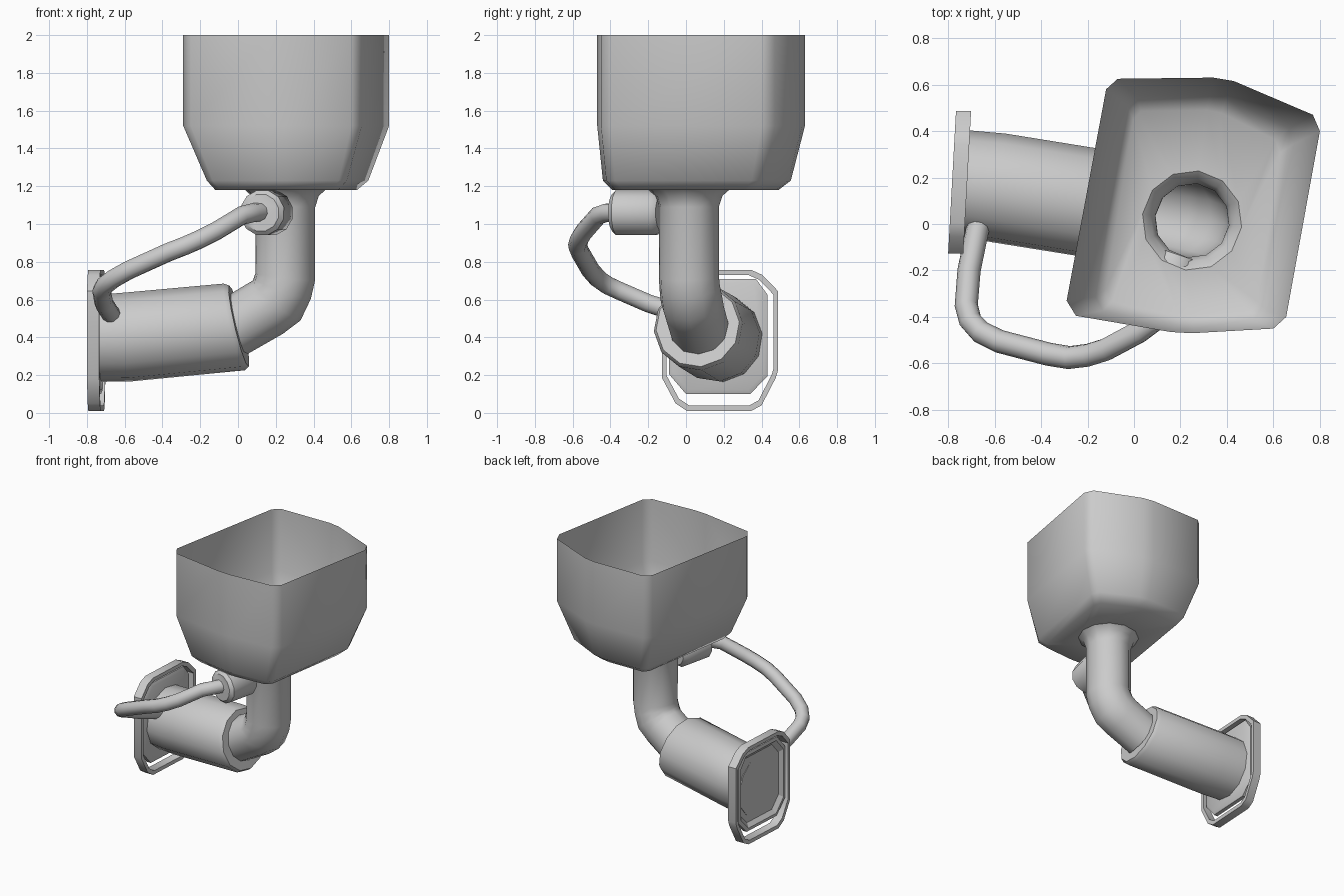
import bpy, bmesh
from math import cos, sin, pi, radians
from mathutils import Vector

if "Cube" in bpy.data.objects:
    bpy.data.objects.remove(bpy.data.objects["Cube"])


def loft(name, rings, caps=(False, False), closed=False, angle=40, hole=None):
    """Skin a list of equal-length point rings; optionally bridge the last one to a hole ring."""
    bm = bmesh.new()
    loops = [[bm.verts.new(p) for p in r] for r in rings]
    n = len(loops[0])
    for a, b in zip(loops, loops[1:] + ([loops[0]] if closed else [])):
        for i in range(n):
            j = (i + 1) % n
            bm.faces.new((a[i], a[j], b[j], b[i]))
    if caps[0]:
        bm.faces.new(loops[0])
    if caps[1]:
        bm.faces.new(loops[-1])
    if hole:
        inner = [bm.verts.new(p) for p in hole]
        edges = [bm.edges.new((inner[i], inner[i - 1])) for i in range(len(inner))]
        edges += [bm.edges.get((loops[-1][i], loops[-1][i - 1])) for i in range(n)]
        bmesh.ops.bridge_loops(bm, edges=edges)
    bmesh.ops.recalc_face_normals(bm, faces=bm.faces)
    mesh = bpy.data.meshes.new(name)
    bm.to_mesh(mesh)
    bm.free()
    ob = bpy.data.objects.new(name, mesh)
    bpy.context.collection.objects.link(ob)
    bpy.ops.object.select_all(action='DESELECT')
    ob.select_set(True)
    bpy.context.view_layer.objects.active = ob
    bpy.ops.object.shade_smooth_by_angle(angle=radians(angle))
    return ob


def tube_rings(path, radii, sides, tangents=None):
    """Circular rings along a path, with the frame carried from ring to ring."""
    pts = [Vector(p) for p in path]
    tangents = tangents or {}
    rings, u = [], Vector((0.13, 0.98, 0.1))
    for i, p in enumerate(pts):
        d = (p - pts[i - 1]).normalized() if i else Vector()
        e = (pts[i + 1] - p).normalized() if i < len(pts) - 1 else Vector()
        t = Vector(tangents.get(i, d + e)).normalized()
        u = u - t * u.dot(t)
        if u.length < 0.2:
            u = t.orthogonal()
        u.normalize()
        v = t.cross(u)
        r = radii[i] if isinstance(radii, (list, tuple)) else radii
        rings.append([p + (u * cos(2 * pi * k / sides) + v * sin(2 * pi * k / sides)) * r
                      for k in range(sides)])
    return rings


# Open-topped hopper with tapered base
outline = [(-.12, .58), (-.07, .625), (.34, .63), (.43, .615), (.77, .47), (.80, .40),
           (.655, -.40), (.60, -.45), (.25, -.47), (.16, -.465), (-.25, -.395), (-.29, -.33)]


def hopper_level(z, x0, x1, y0, y1):
    return [(x0 + (x + .29) / 1.09 * (x1 - x0), y0 + (y + .47) / 1.10 * (y1 - y0), z)
            for x, y in outline]


pipe_path = [(.25, .015, 1.18), (.25, .015, 1.15), (.25, .015, 1.09), (.25, .015, .72),
             (.235, .02, .66), (.205, .03, .595), (.15, .04, .555), (-.03, .07, .45)]
pipe_rings = tube_rings(pipe_path, [.215, .18, .16, .16, .162, .165, .162, .16], 12)
loft("hopper", [hopper_level(2.0, -.29, .80, -.47, .63),
                hopper_level(1.52, -.29, .80, -.47, .63),
                hopper_level(1.23, -.165, .69, -.44, .555),
                hopper_level(1.18, -.12, .63, -.39, .49)],
     angle=65, hole=pipe_rings[0])

# Elbow pipe flaring into the hopper floor
loft("elbow_pipe", pipe_rings, angle=60)

# Wide sleeve around the lower end of the pipe
face = (.975, -.10, .23)
loft("sleeve", tube_rings([(-.74, .175, .395), (-.58, .155, .402), (-.02, .065, .455), (.005, .062, .46)],
                          [.232, .237, .237, .222], 12,
                          {0: (1, 0, 0), 1: (.99, -.13, .05), 2: face, 3: face}),
     caps=(True, True))

# End plate and outer frame share one slanted plane
def slanted(poly, x, s, cy, cz):
    return [(x + .055 * y * s, cy + y * s, cz + z * s) for y, z in poly]


plate = [(-.26, -.20), (-.17, -.305), (.17, -.305), (.262, -.21),
         (.262, .22), (.20, .305), (-.17, .305), (-.26, .20)]
loft("end_plate", [slanted(plate, x, s, .17, .405) for x, s in
                   ((-.725, .93), (-.735, 1), (-.765, 1), (-.77, .92), (-.745, .82))],
     caps=(True, True), angle=25)

frame = [(-.307, -.20), (-.235, -.335), (-.175, -.375), (.165, -.375), (.22, -.345), (.295, -.20),
         (.307, -.16), (.307, .26), (.225, .345), (.165, .372), (-.175, .372), (-.235, .345),
         (-.307, .26)]
loft("outer_frame", [slanted(frame, x, s, .18, .385) for x, s in
                     ((-.783, 1), (-.718, 1), (-.718, .925), (-.783, .925))],
     closed=True, angle=35)

# Valve body on the side of the pipe
loft("valve", tube_rings([(.122, -.385, 1.06), (.128, -.365, 1.06), (.175, -.16, 1.06), (.185, -.13, 1.06)],
                         [.10, .122, .122, .10], 12), caps=(True, True))

# Bent hose from valve to sleeve
hose = [(.14, -.33, 1.065), (.08, -.42, 1.06), (.02, -.465, 1.045), (-.12, -.54, .96),
        (-.20, -.565, .92), (-.28, -.575, .885), (-.37, -.56, .85), (-.58, -.505, .755),
        (-.66, -.465, .71), (-.705, -.415, .675), (-.722, -.35, .645), (-.71, -.20, .58),
        (-.675, -.03, .525), (-.66, .03, .51)]
loft("hose", tube_rings(hose, .05, 10), caps=(True, True), angle=60)
